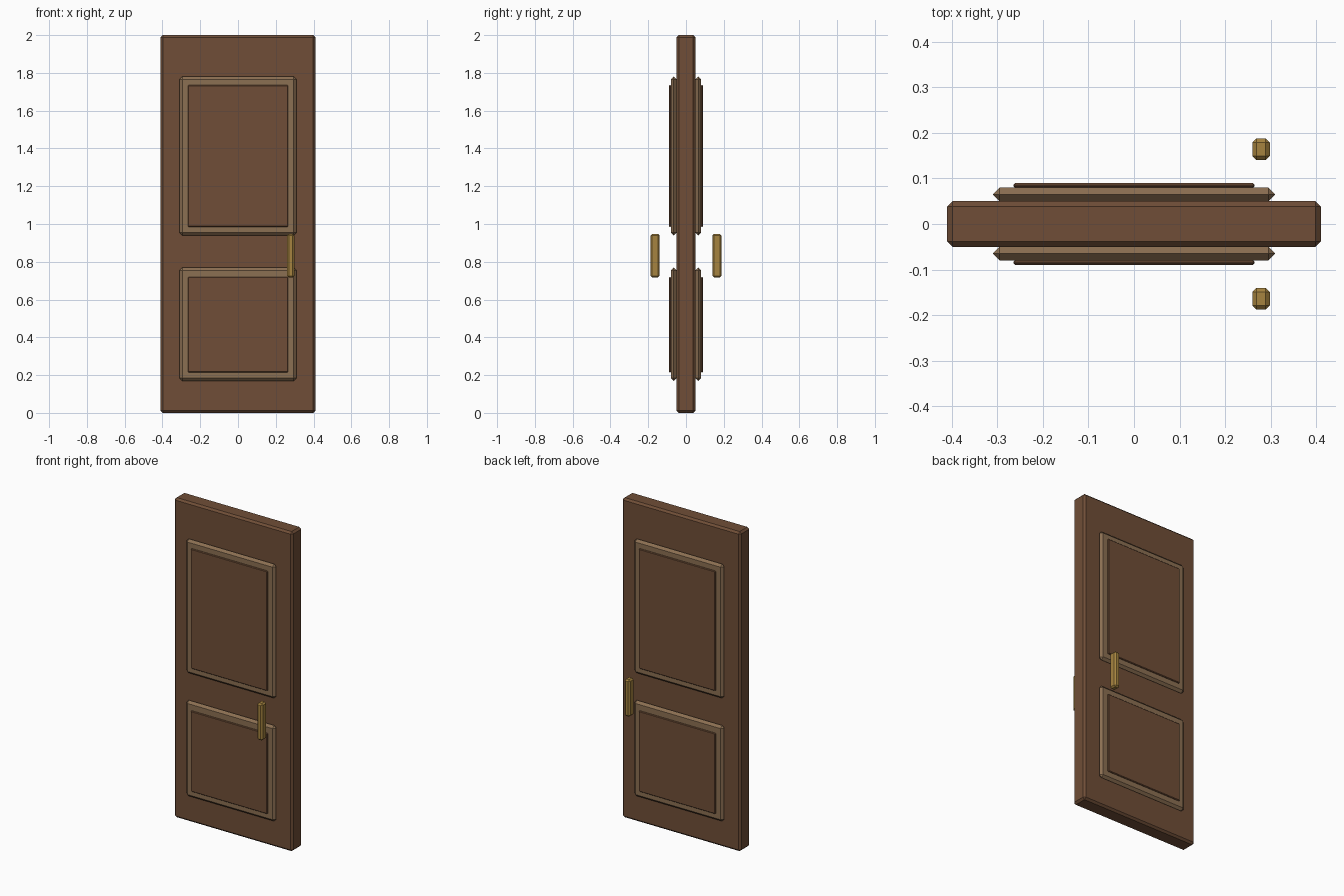
import bpy, bmesh

if "Cube" in bpy.data.objects:
    bpy.data.objects.remove(bpy.data.objects["Cube"])


def material(name, rgb):
    m = bpy.data.materials.new(name)
    m.diffuse_color = (*rgb, 1)
    m.use_nodes = True
    m.node_tree.nodes["Principled BSDF"].inputs["Base Color"].default_value = m.diffuse_color
    return m


WOOD = material("brown_wood", (0.16, 0.076, 0.038))
TRIM = material("light_trim", (0.26, 0.16, 0.085))
BRASS = material("brass", (0.38, 0.23, 0.05))


def box(name, lo, hi, chamfer, mat):
    """Chamfered box between two corners."""
    bm = bmesh.new()
    bmesh.ops.create_cube(bm, size=1)
    for v in bm.verts:
        for i in range(3):
            v.co[i] = lo[i] if v.co[i] < 0 else hi[i]
    bmesh.ops.bevel(bm, geom=bm.edges[:], offset=chamfer, segments=1,
                    affect='EDGES', clamp_overlap=True)
    bmesh.ops.recalc_face_normals(bm, faces=bm.faces[:])
    me = bpy.data.meshes.new(name)
    bm.to_mesh(me)
    bm.free()
    me.materials.append(mat)
    ob = bpy.data.objects.new(name, me)
    bpy.context.collection.objects.link(ob)
    return ob


def both_sides(name, x, y, z, chamfer, mat):
    """Same box on the front (-y) and the back (+y)."""
    box(name + "_front", (x[0], -y[1], z[0]), (x[1], -y[0], z[1]), chamfer, mat)
    box(name + "_back", (x[0], y[0], z[0]), (x[1], y[1], z[1]), chamfer, mat)


# Door slab
box("door_slab", (-0.41, -0.05, 0), (0.41, 0.05, 2), 0.012, WOOD)

# Raised panels with their mouldings
for part, frame_z, panel_z in (("upper", (0.94, 1.78), (0.985, 1.735)),
                               ("lower", (0.17, 0.77), (0.215, 0.72))):
    both_sides(part + "_moulding", (-0.31, 0.31), (0.05, 0.08), frame_z, 0.0149, TRIM)
    both_sides(part + "_panel", (-0.265, 0.265), (0.079, 0.09), panel_z, 0.004, WOOD)

# Pull handles
both_sides("handle", (0.26, 0.298), (0.14, 0.188), (0.717, 0.948), 0.009, BRASS)
